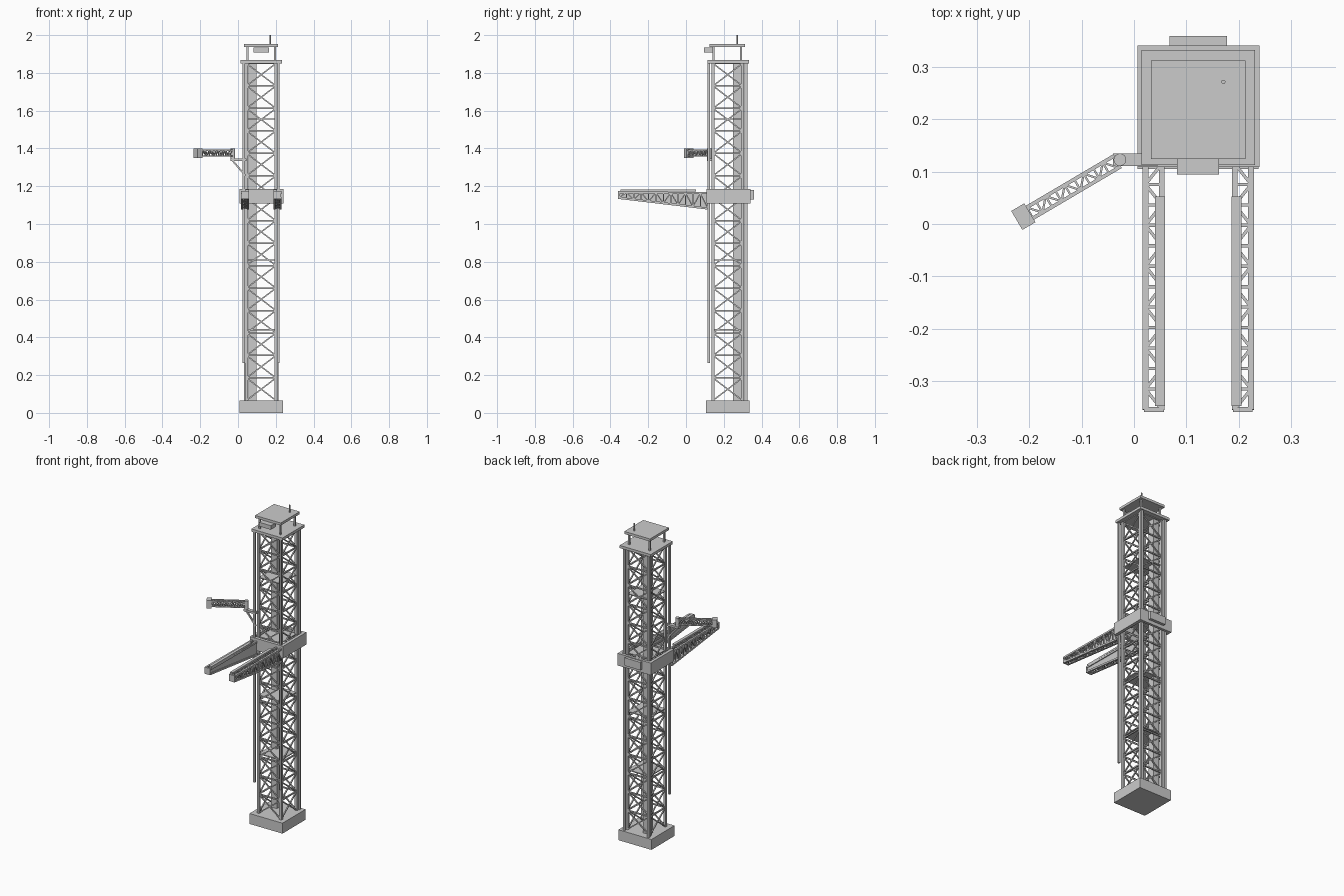
import bpy, bmesh
from math import radians, cos, sin
from mathutils import Vector, Matrix

if "Cube" in bpy.data.objects:
    bpy.data.objects.remove(bpy.data.objects["Cube"])

CX, CY = 0.123, 0.221      # tower axis


def finish(name, bm):
    me = bpy.data.meshes.new(name)
    bm.to_mesh(me)
    bm.free()
    ob = bpy.data.objects.new(name, me)
    bpy.context.collection.objects.link(ob)
    return ob


def add_box(bm, x0, x1, y0, y1, z0, z1):
    m = Matrix.Translation(((x0 + x1) / 2, (y0 + y1) / 2, (z0 + z1) / 2))
    bmesh.ops.create_cube(bm, size=1, matrix=m @ Matrix.Diagonal((x1 - x0, y1 - y0, z1 - z0, 1)))


def add_bar(bm, a, b, w):
    a, b = Vector(a), Vector(b)
    d = b - a
    rot = d.to_track_quat('Z', 'Y').to_matrix().to_4x4()
    bmesh.ops.create_cube(bm, size=1, matrix=Matrix.Translation((a + b) / 2) @ rot
                          @ Matrix.Diagonal((w, w, d.length, 1)))


def box(name, *dims):
    bm = bmesh.new()
    add_box(bm, *dims)
    return finish(name, bm)


def cylinder(name, x, y, z0, z1, r, n=16):
    bm = bmesh.new()
    bmesh.ops.create_cone(bm, cap_ends=True, segments=n, radius1=r, radius2=r, depth=z1 - z0,
                          matrix=Matrix.Translation((x, y, (z0 + z1) / 2)))
    return finish(name, bm)


def zigzag(bm, p0, p1, q0, q1, n, w):
    # alternating braces between two chords p and q, with a strut per bay
    p0, p1, q0, q1 = map(Vector, (p0, p1, q0, q1))
    for i in range(n):
        t, u = i / n, (i + 1) / n
        a, b = (p0.lerp(p1, t), q0.lerp(q1, u)) if i % 2 else (q0.lerp(q1, t), p0.lerp(p1, u))
        add_bar(bm, a, b, w)
        add_bar(bm, p0.lerp(p1, u), q0.lerp(q1, u), w)


# base and top cap
box("base", 0.007, 0.238, 0.105, 0.336, 0, 0.066)
box("top_plate", 0.014, 0.232, 0.113, 0.333, 1.85, 1.867)

# lattice tower: corner columns and cross-braced bays on four sides
H, Z0, Z1, BAYS = 0.078, 0.066, 1.85, 15
corners = [(CX - H, CY - H), (CX + H, CY - H), (CX + H, CY + H), (CX - H, CY + H)]
bm = bmesh.new()
for x, y in corners:
    add_box(bm, x - .008, x + .008, y - .008, y + .008, Z0, Z1)
finish("corner_columns", bm)
bm = bmesh.new()
step = (Z1 - Z0) / BAYS
for k in range(4):
    a, b = corners[k], corners[(k + 1) % 4]
    for i in range(BAYS):
        lo, hi = Z0 + i * step, Z0 + (i + 1) * step
        add_bar(bm, (*a, lo), (*b, hi), 0.007)
        add_bar(bm, (*b, lo), (*a, hi), 0.007)
        add_bar(bm, (*a, hi), (*b, hi), 0.008)
finish("tower_bracing", bm)

# inner service shaft and landings
box("service_shaft", 0.056, 0.098, 0.248, 0.29, Z0, Z1)
for i, z in enumerate((0.44, 0.81, 1.18, 1.555)):
    box(f"landing_{i}", CX - H, CX + H, CY - H, CY + H, z - .003, z + .003)

# front hoist rails and rear guide rails
for s in (-1, 1):
    x = CX + s * 0.092
    box("front_hoist_rail", x - .006, x + .006, 0.115, 0.127, 0.265, Z1)
    x = CX + s * 0.085
    box("rear_guide_rail", x - .007, x + .007, 0.311, 0.325, Z0, Z1)

# roof on four posts, with lamp box and mast
bm = bmesh.new()
for sx in (-1, 1):
    for sy in (-1, 1):
        x, y = CX + sx * 0.072, 0.2185 + sy * 0.072
        add_box(bm, x - .005, x + .005, y - .005, y + .005, 1.867, 1.938)
finish("roof_posts", bm)
box("roof", 0.033, 0.213, 0.124, 0.313, 1.937, 1.953)
box("roof_lamp", 0.082, 0.163, 0.095, 0.145, 1.908, 1.934)
cylinder("mast", 0.171, 0.272, 1.95, 2.0, 0.004, 10)

# carriage collar with rear drive box
bm = bmesh.new()
for d in ((0.007, 0.24, 0.109, 0.129), (0.007, 0.24, 0.325, 0.342),
          (0.007, 0.027, 0.129, 0.325), (0.22, 0.24, 0.129, 0.325)):
    add_box(bm, *d, 1.108, 1.185)
finish("carriage_collar", bm)
box("drive_box", 0.068, 0.178, 0.338, 0.36, 1.13, 1.18)

# pair of tapered lattice catch arms
YR, YT = 0.115, -0.355
for s, side in ((-1, "left"), (1, "right")):
    xo, xi = CX + s * 0.101, CX + s * 0.07
    bm = bmesh.new()
    pts = {}
    for k, x in (("o", xo), ("i", xi)):
        pts[k] = ((x, YR, 1.163), (x, YT, 1.168), (x, YR, 1.082), (x, YT, 1.138))
        t0, t1, b0, b1 = pts[k]
        add_bar(bm, t0, t1, 0.011)
        add_bar(bm, b0, b1, 0.011)
    o, i = pts["o"], pts["i"]
    zigzag(bm, o[0], o[1], o[2], o[3], 12, 0.006)
    zigzag(bm, o[0], o[1], i[0], i[1], 12, 0.006)
    zigzag(bm, o[2], o[3], i[2], i[3], 12, 0.006)
    finish(side + "_arm_lattice", bm)
    # web plate
    bm = bmesh.new()
    f = bm.faces.new([bm.verts.new(i[j]) for j in (0, 1, 3, 2)])
    ex = bmesh.ops.extrude_face_region(bm, geom=[f])
    for v in ex["geom"]:
        if isinstance(v, bmesh.types.BMVert):
            v.co.x += s * 0.004
    bmesh.ops.recalc_face_normals(bm, faces=bm.faces)
    finish(side + "_arm_web", bm)
    x0, x1 = sorted((CX + s * 0.104, CX + s * 0.066))
    box(side + "_arm_tip", x0, x1, -0.36, -0.35, 1.132, 1.174)
    x0, x1 = sorted((CX + s * 0.083, CX + s * 0.064))
    box(side + "_arm_rail", x0, x1, -0.348, 0.053, 1.172, 1.183)

# side bracket and pivot for the swing arm
box("swing_bracket", -0.04, 0.045, 0.111, 0.135, 1.333, 1.346)
bm = bmesh.new()
add_bar(bm, (-0.03, 0.123, 1.337), (0.04, 0.123, 1.255), 0.009)
finish("bracket_brace", bm)
cylinder("swing_pivot", -0.027, 0.123, 1.346, 1.4, 0.012)

# lattice swing arm built along local x, then rotated
bm = bmesh.new()
L, W, A, B = 0.2, 0.012, 1.36, 1.391
for y in (-W, W):
    for z in (A, B):
        add_bar(bm, (0.005, y, z), (L, y, z), 0.007)
    zigzag(bm, (0.01, y, A), (L, y, A), (0.01, y, B), (L, y, B), 9, 0.004)
for z in (A, B):
    zigzag(bm, (0.01, -W, z), (L, -W, z), (0.01, W, z), (L, W, z), 9, 0.004)
swing = finish("swing_arm", bm)
head = box("swing_arm_head", L, L + 0.029, -0.021, 0.021, 1.35, 1.4)
for ob in (swing, head):
    ob.location = (-0.027, 0.123, 0)
    ob.rotation_euler.z = radians(210.5)
